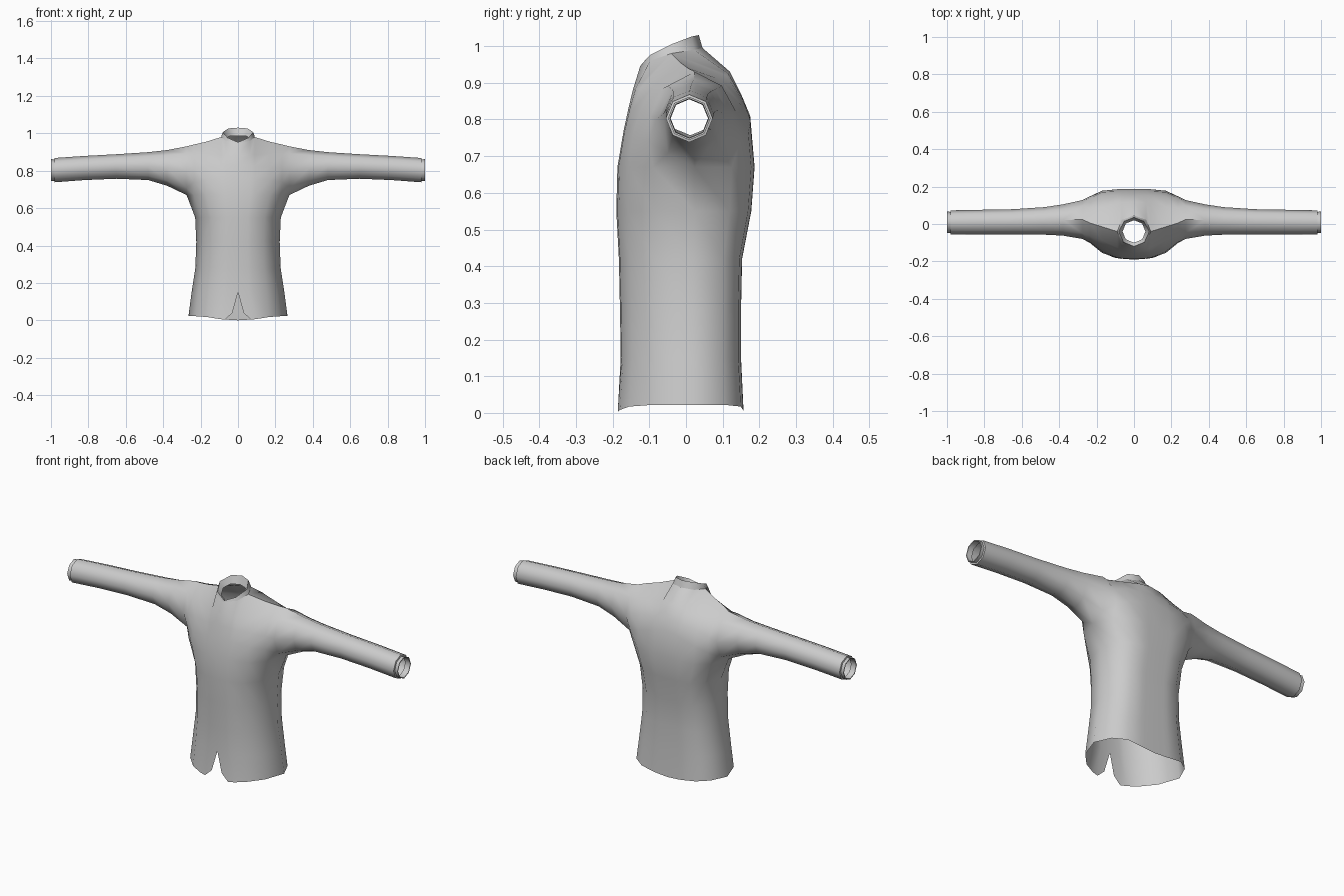
import bpy, bmesh, math

if "Cube" in bpy.data.objects:
    bpy.data.objects.remove(bpy.data.objects["Cube"])


def half_mesh(name, grids):
    """Skin grids of points on the +x side, weld them and mirror across x."""
    bm = bmesh.new()
    for rows in grids:
        vs = [[bm.verts.new(p) for p in r] for r in rows]
        for a, b in zip(vs, vs[1:]):
            for i in range(len(a) - 1):
                bm.faces.new((a[i], a[i + 1], b[i + 1], b[i]))
    bmesh.ops.remove_doubles(bm, verts=bm.verts, dist=0.0005)
    bmesh.ops.recalc_face_normals(bm, faces=bm.faces)
    me = bpy.data.meshes.new(name)
    bm.to_mesh(me)
    bm.free()
    ob = bpy.data.objects.new(name, me)
    bpy.context.collection.objects.link(ob)
    m = ob.modifiers.new("Mirror", 'MIRROR')
    m.use_clip = True
    m.merge_threshold = 0.001
    for o in bpy.context.selected_objects:
        o.select_set(False)
    bpy.context.view_layer.objects.active = ob
    ob.select_set(True)
    bpy.ops.object.shade_smooth_by_angle(angle=math.radians(50))
    return ob


def sleeve_ring(x, y0, y1, z0, z1):
    """Eight-sided ring, bottom -> top, returned as (front half, back half)."""
    cy, cz, ry, rz = (y0 + y1) / 2, (z0 + z1) / 2, (y1 - y0) / 2, (z1 - z0) / 2
    half = lambda s: [(x, cy + s * ry * math.sin(k * math.pi / 4),
                       cz - rz * math.cos(k * math.pi / 4)) for k in range(5)]
    return half(-1), half(1)


# Chest and shoulder sections (y, z), chest level up to neck / shoulder seam
chest = [
    (0, [(-.187, .67), (-.17, .77), (-.157, .83), (-.145, .88), (-.125, .945)],
        [(.187, .67), (.175, .81), (.152, .865), (.12, .93), (.045, .995)]),
    (.065, [(-.184, .67), (-.168, .765), (-.153, .83), (-.137, .885), (-.098, .96)],
           [(.187, .67), (.175, .80), (.153, .86), (.115, .925), (.022, .99)]),
    (.09, [(-.18, .67), (-.165, .76), (-.148, .825), (-.125, .885), (-.04, .98)],
          [(.186, .67), (.175, .79), (.153, .855), (.11, .92), (-.04, .98)]),
    (.17, [(-.155, .67), (-.147, .75), (-.127, .82), (-.088, .89), (-.015, .955)],
          [(.178, .67), (.17, .765), (.147, .845), (.09, .91), (-.015, .955)]),
    (.235, [(-.09, .67), (-.102, .74), (-.097, .81), (-.063, .885), (.005, .94)],
           [(.125, .67), (.148, .74), (.137, .82), (.085, .895), (.005, .94)]),
]
front = [[(x, y, z) for y, z in f] for x, f, b in chest]
back = [[(x, y, z) for y, z in b] for x, f, b in chest]

# Sleeves continue from the armhole
for r in [(.275, -.08, .128, .67, .93), (.38, -.062, .105, .72, .91),
          (.48, -.057, .09, .75, .899), (.65, -.055, .079, .757, .888),
          (.82, -.055, .076, .75, .879), (.98, -.055, .073, .738, .868)]:
    f, b = sleeve_ring(*r)
    front.append(f)
    back.append(b)

# Lower torso: chest loop rescaled down to the hem (z, half width, front, back)
loop = [s[0] for s in front[:6]] + [s[0] for s in reversed(back[:5])]
torso = [loop]
for z, w, yf, yb in [(.55, .229, .19, .178), (.42, .223, .183, .153),
                     (.28, .228, .180, .150), (.15, .248, .178, .150),
                     (.0, .265, .187, .157)]:
    row = []
    for i, (x, y, _) in enumerate(loop):
        k = (yf if y < 0 else yb) / .187
        hem = .022 * min(1, (x / .2) ** 1.5) if z == 0 else 0
        row.append((x * w / .275, y * k, z + hem))
    torso.append(row)
# Front slit: pull the hem away from the centre line
torso[-1][0] = (.03, -.184, .04)
torso[-1][1] = (.07, -.186, .003)
torso[-1][2] = (.105, -.18, .008)
half_mesh("shirt_body", [front, back, torso])

# Collar: neck seam, rim and turned-in lip
neck = [front[0][4], front[1][4], front[2][4], back[1][4], back[0][4]]
rim = [(0, -.12, .952), (.055, -.098, .976), (.082, -.04, 1.005),
       (.052, .015, 1.026), (0, .035, 1.03)]
lip = [(0, -.10, .938), (.044, -.082, .958), (.061, -.04, .975),
       (.044, .003, .985), (0, .02, .985)]
half_mesh("collar", [[neck, rim, lip]])

# Cuffs: narrow stepped band with an inner lip
cuff = []
for x, d in [(.98, 0), (.982, .008), (1.0, .006), (1.0, .011), (.97, .013)]:
    f, b = sleeve_ring(x, -.055 + d, .073 - d, .738 + d, .868 - d)
    cuff.append(f + b[::-1])
half_mesh("cuff", [cuff])
